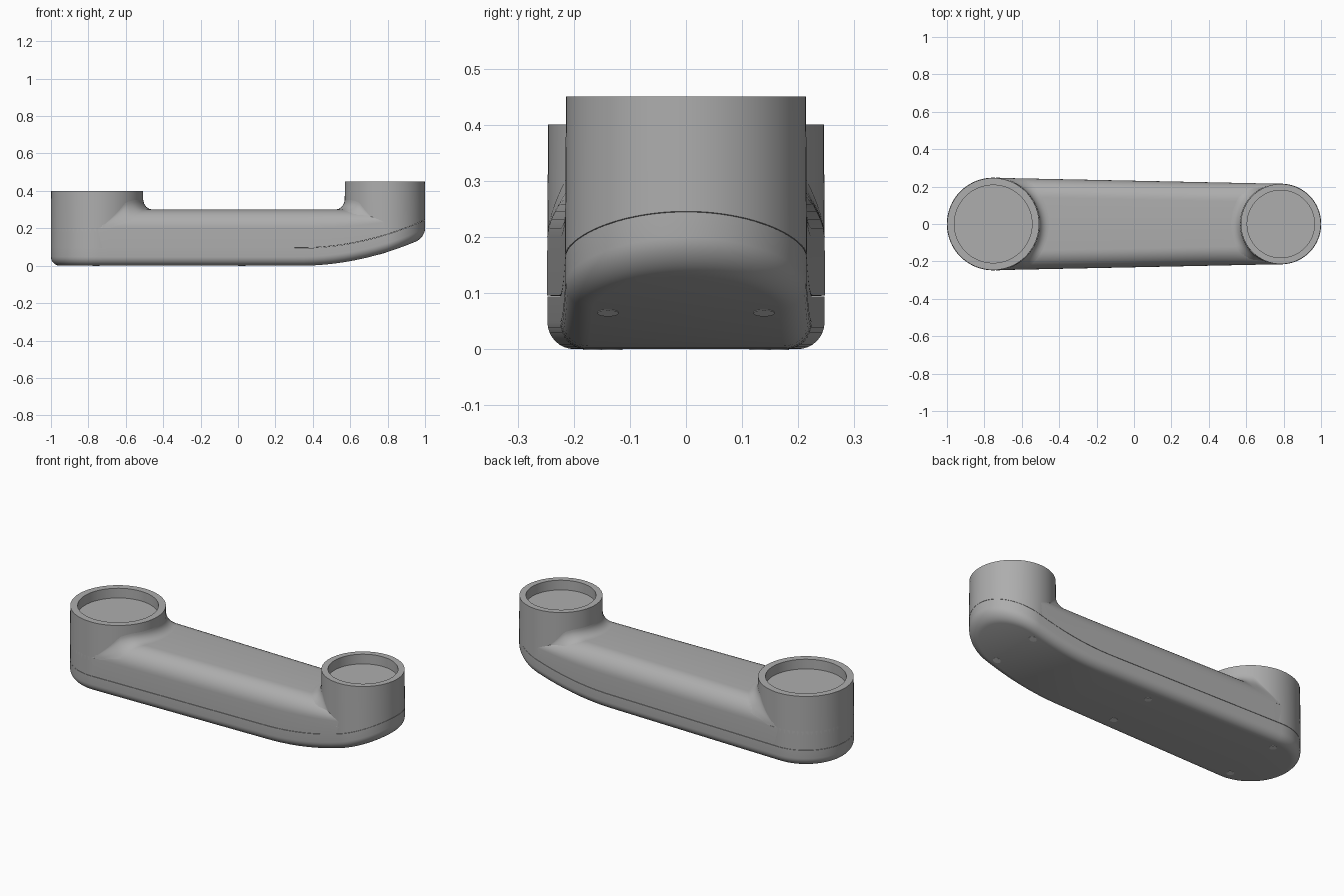
import bpy, bmesh
from math import pi, cos, sin, acos, sqrt

cube = bpy.data.objects.get("Cube")
if cube:
    bpy.data.objects.remove(cube)

# Main dimensions
XL, RL, TOP_L = -0.753, 0.247, 0.40
XR, RR, TOP_R = 0.785, 0.215, 0.45
DECK, ROUND, SEAM, CORNER = 0.30, 0.10, 0.095, 0.048
PHI = acos((RL - RR) / (XR - XL))      # direction of the side wall normal


def material(name, value):
    mat = bpy.data.materials.new(name)
    mat.use_nodes = True
    col = (value, value, value, 1)
    mat.diffuse_color = col
    mat.node_tree.nodes["Principled BSDF"].inputs["Base Color"].default_value = col
    return mat


GREY = material("mid grey", 0.42)
LIGHT = material("light grey", 0.65)


def rise(x):
    """Upward sweep of the underside towards the left end."""
    return 0.335 * max(0, x - 0.33) ** 2


def seam(x):
    return SEAM + rise(x)


def outline(inset):
    """Tapered slot outline, mirrored across y."""
    n = 28
    half = []
    for i in range(n + 1):
        a = PHI * i / n
        half.append((XR + (RR - inset) * cos(a), (RR - inset) * sin(a)))
    end = (XL + (RL - inset) * cos(PHI), (RL - inset) * sin(PHI))
    start = half[-1]
    for i in range(1, n):
        t = i / n
        half.append(tuple(s + (e - s) * t for s, e in zip(start, end)))
    for i in range(n + 1):
        a = PHI + (pi - PHI) * i / n
        half.append((XL + (RL - inset) * cos(a), (RL - inset) * sin(a)))
    half[0] = (half[0][0], 0)
    half[-1] = (half[-1][0], 0)
    return half + [(x, -y) for x, y in reversed(half[1:-1])]


def loft(name, rings, closed=True, cap=None, mat=GREY):
    """Skin a list of point rings; cap one ring with strips across y."""
    bm = bmesh.new()
    grid = [[bm.verts.new(p) for p in ring] for ring in rings]
    n = len(grid[0])
    for a, b in zip(grid, grid[1:]):
        for i in range(n if closed else n - 1):
            j = (i + 1) % n
            bm.faces.new((a[i], a[j], b[j], b[i]))
    if cap is not None:
        r = grid[cap]
        for i in range(n // 2):
            quad = [r[i], r[i + 1], r[n - i - 1], r[-i]]
            bm.faces.new(list(dict.fromkeys(quad)))
    bmesh.ops.recalc_face_normals(bm, faces=bm.faces)
    if not closed and sum(f.normal.z for f in bm.faces) < 0:
        bmesh.ops.reverse_faces(bm, faces=bm.faces)
    mesh = bpy.data.meshes.new(name)
    bm.to_mesh(mesh)
    bm.free()
    mesh.materials.append(mat)
    obj = bpy.data.objects.new(name, mesh)
    bpy.context.collection.objects.link(obj)
    bpy.ops.object.select_all(action='DESELECT')
    obj.select_set(True)
    bpy.context.view_layer.objects.active = obj
    bpy.ops.object.shade_smooth_by_angle(angle=pi / 5)
    return obj


# Lower cover with rounded bottom edge
levels = []
for i in range(9):
    a = pi / 2 * i / 8
    levels.append((CORNER * (1 - sin(a)), CORNER * (1 - cos(a))))
levels += [(0, SEAM - 0.001), (0.006, SEAM - 0.001)]
loft("lower_cover", [[(x, y, z + rise(x)) for x, y in outline(d)] for d, z in levels], cap=0)

# Upper body with rounded shoulders
levels = [(0.006, 0), (0, 0.001)]
for i in range(11):
    a = pi / 2 * i / 10
    levels.append((ROUND * (1 - cos(a)), DECK - ROUND + ROUND * sin(a) - SEAM))
span = DECK - SEAM
loft("upper_body",
     [[(x, y, seam(x) + z * (DECK - seam(x)) / span) for x, y in outline(d)] for d, z in levels],
     cap=-1)


def deck_height(x, y):
    """Height of the rounded upper body at a point between the collars."""
    d = XL * cos(PHI) + RL - (x * cos(PHI) + abs(y) * sin(PHI))
    d = min(max(d, 0), ROUND)
    return DECK - ROUND + sqrt(ROUND ** 2 - (ROUND - d) ** 2)


def collar(side, cx, r, top, bore, facing):
    # Round collar with a shallow recess
    n = 64
    circle = [(cos(2 * pi * i / n), sin(2 * pi * i / n)) for i in range(n)]
    r += 0.0008
    rings = [[(cx + r * c, r * s, seam(cx + r * c) + 0.001) for c, s in circle]]
    for rad, z in [(r - 0.002, top), (bore, top), (bore, top - 0.055)]:
        rings.append([(cx + rad * c, rad * s, z) for c, s in circle])
    loft(side + "_collar", rings, cap=-1)

    # Concave blend from the collar down to the body
    rings = []
    for k in range(9):
        t = pi / 2 * k / 8
        ring = []
        for i in range(49):
            a = -pi / 2 + pi * i / 48
            f = min(0.05, 0.8 * r * (1 / max(abs(sin(a)), 0.01) - 1))
            rad = r + f * (1 - cos(t))
            x, y = cx + facing * rad * cos(a), rad * sin(a)
            ring.append((x, y, deck_height(x, y) + f * (1 - sin(t)) + 0.0005))
        rings.append(ring)
    loft(side + "_collar_blend", rings, closed=False)


collar("right", XL, RL, TOP_L, 0.208, 1)
collar("left", XR, RR, TOP_R, 0.18, -1)

# Screw seats on the underside, in three pairs
for place, x, y in [("left", 0.77, 0.139), ("middle", 0.02, 0.132), ("right", -0.76, 0.165)]:
    for side, sy in (("back", y), ("front", -y)):
        rings = []
        for lift in (0.003, -0.0012):
            pts = [(x + 0.019 * cos(pi * i / 10), sy + 0.019 * sin(pi * i / 10)) for i in range(20)]
            rings.append([(px, py, rise(px) + lift) for px, py in pts])
        loft(f"{place}_{side}_screw_seat", rings, cap=-1, mat=LIGHT)
